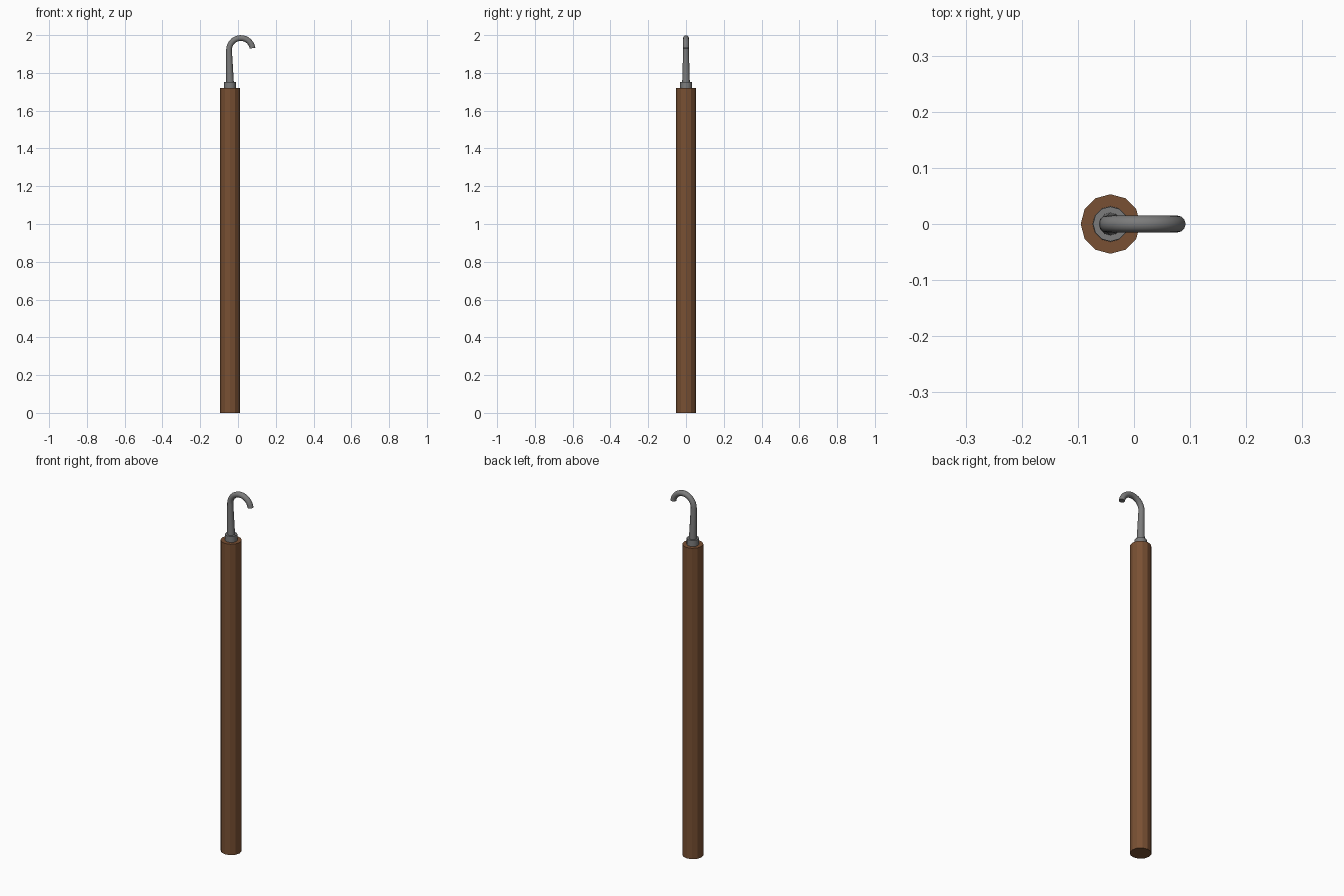
import bpy, bmesh, math
from mathutils import Vector

if "Cube" in bpy.data.objects:
    bpy.data.objects.remove(bpy.data.objects["Cube"])

AXIS_X = -0.042


def loft(name, rings, sides, color=None, smooth=None):
    """Skin rings given as (x, z, radius, tilt) along a path in the xz plane."""
    bm = bmesh.new()
    loops = []
    for x, z, r, tilt in rings:
        side = Vector((math.cos(tilt), 0, math.sin(tilt)))
        loop = []
        for i in range(sides):
            a = 2 * math.pi * i / sides
            loop.append(bm.verts.new(Vector((x, 0, z)) + side * r * math.cos(a)
                                     + Vector((0, r * math.sin(a), 0))))
        loops.append(loop)
    for a, b in zip(loops, loops[1:]):
        for i in range(sides):
            j = (i + 1) % sides
            bm.faces.new((a[i], a[j], b[j], b[i]))
    bm.faces.new(loops[0][::-1])
    bm.faces.new(loops[-1])
    mesh = bpy.data.meshes.new(name)
    bm.to_mesh(mesh)
    bm.free()
    ob = bpy.data.objects.new(name, mesh)
    bpy.context.collection.objects.link(ob)
    if color:
        mat = bpy.data.materials.new(name + "_material")
        mat.diffuse_color = color
        mat.use_nodes = True
        mat.node_tree.nodes["Principled BSDF"].inputs["Base Color"].default_value = mat.diffuse_color
        mesh.materials.append(mat)
    if smooth:
        bpy.ops.object.select_all(action='DESELECT')
        ob.select_set(True)
        bpy.context.view_layer.objects.active = ob
        bpy.ops.object.shade_smooth_by_angle(angle=math.radians(smooth))
    return ob


WOOD = (0.19, 0.08, 0.033, 1)
STEEL = (0.2, 0.2, 0.2, 1)

# Twelve-sided wooden handle
loft("handle", [(AXIS_X, 0, 0.053, 0), (AXIS_X, 1.72, 0.053, 0)], 12, WOOD)

# Metal collar at the handle top
loft("collar", [(AXIS_X, 1.71, 0.032, 0), (AXIS_X, 1.753, 0.031, 0)], 12, STEEL, 40)

# Tapered shank running into the curved hook
path = [(AXIS_X, 1.74, 0.0205, 0)]
cx, cz, bend = 0.015, 1.922, 0.0625
steps = 14
for k in range(steps + 1):
    t = math.radians(172) * k / steps
    path.append((cx - bend * math.cos(t), cz + bend * math.sin(t), 0.0152, -t))
loft("hook", path, 12, STEEL, 40)
